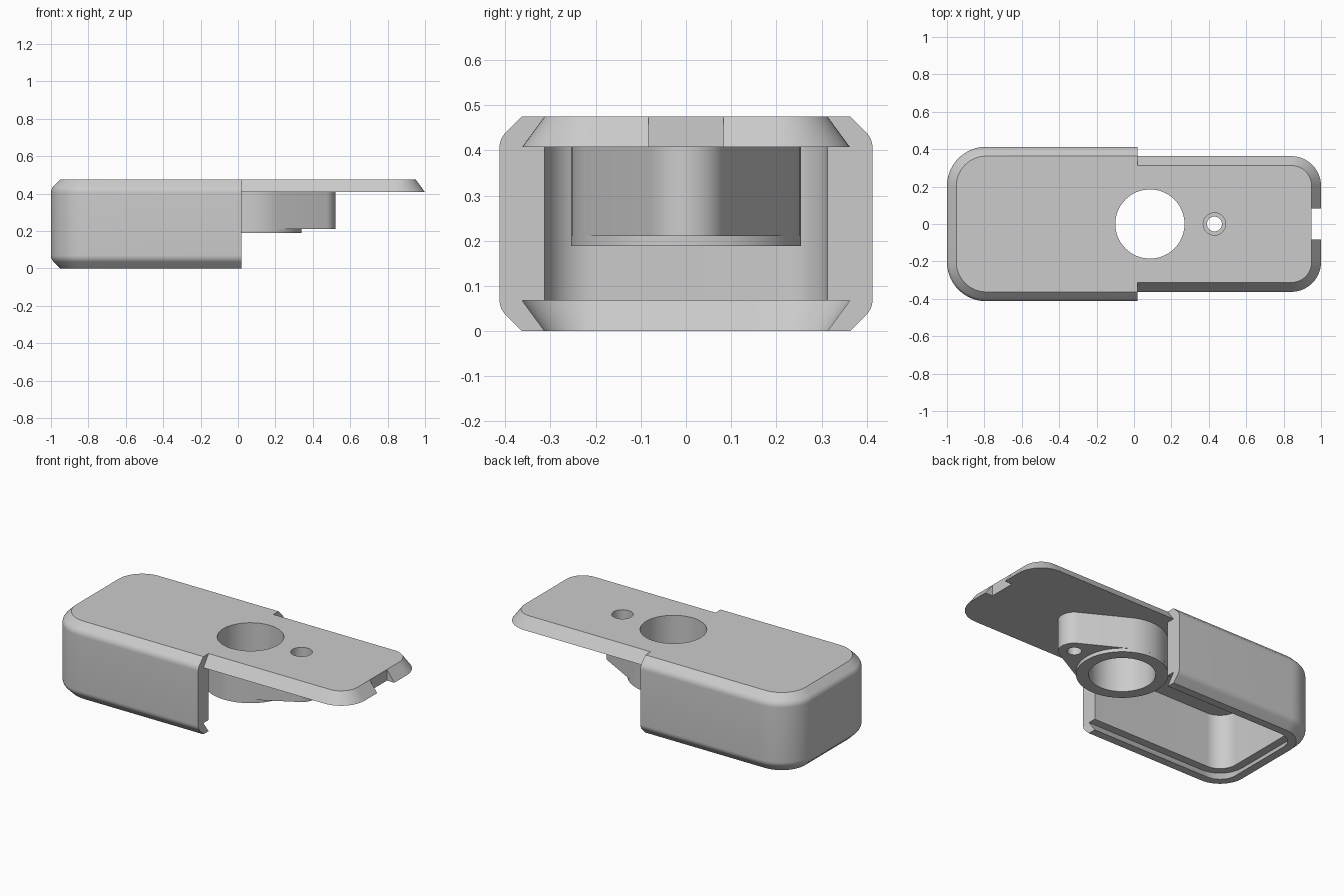
import bpy, bmesh
from math import sin, cos, pi, acos

cube = bpy.data.objects.get("Cube")
if cube:
    bpy.data.objects.remove(cube, do_unlink=True)

TOP, LIP, CUT_X = 0.475, 0.068, 0.02
HOLE, PIVOT = (0.085, 0.0), (0.43, 0.0)

grey = bpy.data.materials.new("light grey plastic")
grey.use_nodes = True
colour = (0.6, 0.6, 0.6, 1)
grey.diffuse_color = colour
grey.node_tree.nodes["Principled BSDF"].inputs["Base Color"].default_value = colour


def arc(cx, cy, r, a0, a1, n):
    return [(cx + r * cos(a0 + (a1 - a0) * i / n), cy + r * sin(a0 + (a1 - a0) * i / n))
            for i in range(n + 1)]


def tongue(flat_x, end_x, half, r):
    """Plan outline with a straight cut at flat_x and rounded corners at end_x."""
    s = 1 if end_x > flat_x else -1
    cx, cy = abs(end_x) - r, half - r
    pts = [(s * flat_x, -half)] + arc(cx, -cy, r, -pi / 2, 0, 14)
    pts += arc(cx, cy, r, 0, pi / 2, 14) + [(s * flat_x, half)]
    return [(s * x, y) for x, y in pts]


def loft(name, sections):
    """Closed solid through (z, outline) sections with equal point counts."""
    bm = bmesh.new()
    rings = [[bm.verts.new((x, y, z)) for x, y in pts] for z, pts in sections]
    for a, b in zip(rings, rings[1:]):
        for i in range(len(a)):
            j = (i + 1) % len(a)
            bm.faces.new((a[i], a[j], b[j], b[i]))
    bm.faces.new(rings[0])
    bm.faces.new(rings[-1])
    bmesh.ops.recalc_face_normals(bm, faces=bm.faces)
    mesh = bpy.data.meshes.new(name)
    bm.to_mesh(mesh)
    bm.free()
    mesh.materials.append(grey)
    ob = bpy.data.objects.new(name, mesh)
    bpy.context.collection.objects.link(ob)
    return ob


def prism(name, pts, z0, z1):
    return loft(name, [(z0, pts), (z1, pts)])


def disc(name, centre, r, z0, z1, n=64):
    return prism(name, arc(*centre, r, 0, 2 * pi, n)[:-1], z0, z1)


def box(name, x0, x1, half, z0, z1):
    return prism(name, [(x0, -half), (x1, -half), (x1, half), (x0, half)], z0, z1)


def combine(target, tool, operation):
    mod = target.modifiers.new(operation, "BOOLEAN")
    mod.operation, mod.solver, mod.object = operation, "EXACT", tool
    bpy.context.view_layer.objects.active = target
    bpy.ops.object.modifier_apply(modifier=mod.name)
    bpy.data.objects.remove(tool, do_unlink=True)


# Case shell: a straight bevel blending into the wall, mirrored top and bottom
R = 0.05
edge = [(0, 0.05)]
edge += [(0.07 - R * sin(a), R * (1 - cos(a))) for a in [pi / 4 * (1 - i / 6) for i in range(7)]]
edge += [(TOP - z, inset) for z, inset in reversed(edge)]
case = loft("sliding_case", [(z, tongue(CUT_X, -1 + d, 0.413 - d, 0.21 - d)) for z, d in edge])

# Cavity with a dovetail groove at the bottom
grooves = [(-0.014, 0.11), (LIP, 0.05), (LIP, 0.1), (TOP - LIP, 0.1)]
combine(case, loft("cavity", [(z, tongue(0.2, -1 + d, 0.413 - d, 0.21 - d))
                              for z, d in grooves]), "DIFFERENCE")

# Dovetail plate that continues the top of the case
plate = [(TOP - LIP, 0), (TOP, 0.05)]
combine(case, loft("plate", [(z, tongue(-0.02, 1 - d, 0.363 - d, 0.16 - d))
                             for z, d in plate]), "UNION")
combine(case, box("end_notch", 0.95, 1.1, 0.083, 0.35, 0.55), "DIFFERENCE")

# Ring boss with a tapering arm to the small hole
t = acos((0.255 - 0.09) / (PIVOT[0] - HOLE[0]))
hull = arc(*HOLE, 0.255, t, 2 * pi - t, 48) + arc(*PIVOT, 0.09, -t, t, 16)
boss = prism("boss_arm", hull, 0.21, 0.44)
combine(boss, disc("boss_ring", HOLE, 0.255, 0.188, 0.43), "UNION")
combine(case, boss, "UNION")

# Large opening, and a small stepped screw hole
combine(case, disc("opening", HOLE, 0.185, -0.1, 0.6), "DIFFERENCE")
combine(case, disc("screw_hole", PIVOT, 0.04, 0.1, 0.6, 32), "DIFFERENCE")
combine(case, disc("screw_head", PIVOT, 0.06, 0.27, 0.6, 32), "DIFFERENCE")

bpy.ops.object.select_all(action="DESELECT")
case.select_set(True)
bpy.context.view_layer.objects.active = case
bpy.ops.object.shade_smooth_by_angle(angle=pi / 6)
